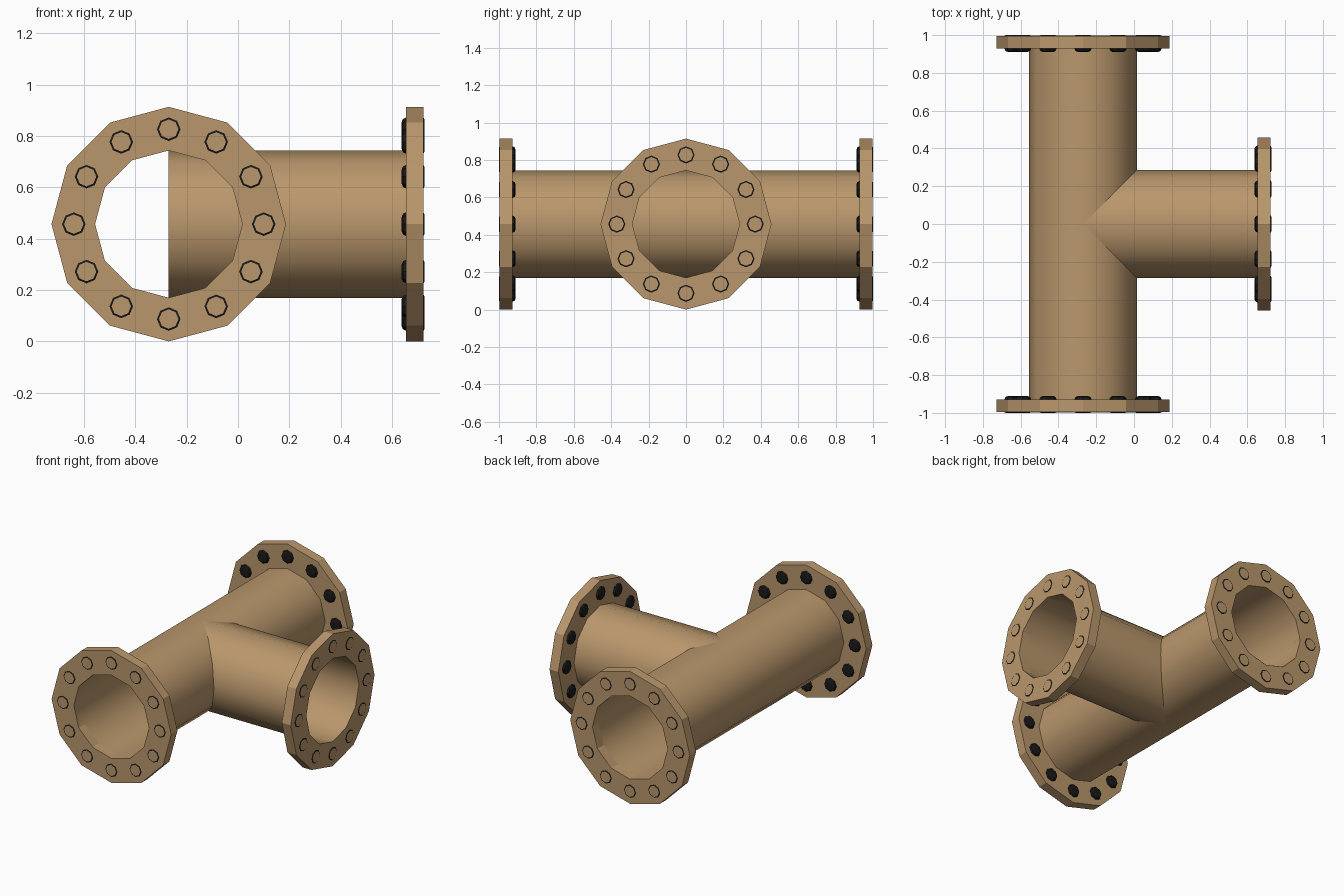
import bpy, bmesh
from math import sin, cos, pi, radians
from mathutils import Matrix, Vector

if "Cube" in bpy.data.objects:
    bpy.data.objects.remove(bpy.data.objects["Cube"])

SIDES = 12
R_PIPE, R_FLANGE, R_BOLTS = 0.287, 0.457, 0.37
THICK = 0.068
CENTRE = Vector((-0.27, 0, 0.457))


def material(name, rgb):
    m = bpy.data.materials.new(name)
    m.diffuse_color = (*rgb, 1)
    m.use_nodes = True
    m.node_tree.nodes["Principled BSDF"].inputs["Base Color"].default_value = m.diffuse_color
    return m


BRASS = material("brown_metal", (0.49, 0.31, 0.15))
BLACK = material("black_bolt", (0.01, 0.01, 0.01))


def ring(bm, r, z, n=SIDES, cx=0, cy=0):
    return [bm.verts.new((cx + r * cos(2 * pi * i / n), cy + r * sin(2 * pi * i / n), z))
            for i in range(n)]


def bridge(bm, a, b, mat=0):
    n = len(a)
    for i in range(n):
        j = (i + 1) % n
        bm.faces.new((a[i], a[j], b[j], b[i])).material_index = mat


def finish(bm, name, matrix, smooth=False):
    bmesh.ops.recalc_face_normals(bm, faces=bm.faces)
    me = bpy.data.meshes.new(name)
    bm.to_mesh(me)
    bm.free()
    me.materials.append(BRASS)
    me.materials.append(BLACK)
    me.polygons.foreach_set("use_smooth", [smooth] * len(me.polygons))
    ob = bpy.data.objects.new(name, me)
    ob.matrix_world = matrix
    bpy.context.collection.objects.link(ob)


def pipe(name, matrix, z0, z1):
    # open thin-walled tube
    bm = bmesh.new()
    bridge(bm, ring(bm, R_PIPE, z0), ring(bm, R_PIPE, z1))
    finish(bm, name, matrix, True)


def flange(name, matrix, z1):
    # flat twelve-sided collar with its outer face at z1
    bm = bmesh.new()
    z0 = z1 - THICK
    loops = [ring(bm, R_PIPE, z0), ring(bm, R_FLANGE, z0),
             ring(bm, R_FLANGE, z1), ring(bm, R_PIPE, z1)]
    for k in range(4):
        bridge(bm, loops[k], loops[(k + 1) % 4])
    finish(bm, name, matrix)


def bolts(name, matrix, z1):
    # bolts through the flange: black dome behind, brown tip in front
    bm = bmesh.new()
    for i in range(SIDES):
        a = 2 * pi * i / SIDES
        c = dict(n=8, cx=R_BOLTS * cos(a), cy=R_BOLTS * sin(a))
        zb = z1 - THICK
        prof = [(0.028, zb - 0.017), (0.040, zb - 0.012), (0.046, zb),
                (0.046, z1), (0.038, z1 + 0.004)]
        loops = [ring(bm, r, z, **c) for r, z in prof]
        for p, q in zip(loops, loops[1:]):
            bridge(bm, p, q, 1)
        bm.faces.new(loops[0]).material_index = 1
        bm.faces.new(loops[-1])
    finish(bm, name, matrix)


# local z points out of each opening
base = Matrix.Translation(CENTRE)
front = base @ Matrix.Rotation(radians(90), 4, 'X')
back = base @ Matrix.Rotation(radians(-90), 4, 'X')
side = base @ Matrix.Rotation(radians(90), 4, 'Y')

pipe("main_pipe", front, -0.997, 0.997)
pipe("branch_pipe", side, 0, 0.993)
for label, mat, end in (("front", front, 0.996), ("back", back, 0.996), ("branch", side, 0.993)):
    flange(label + "_flange", mat, end)
    bolts(label + "_bolts", mat, end)
